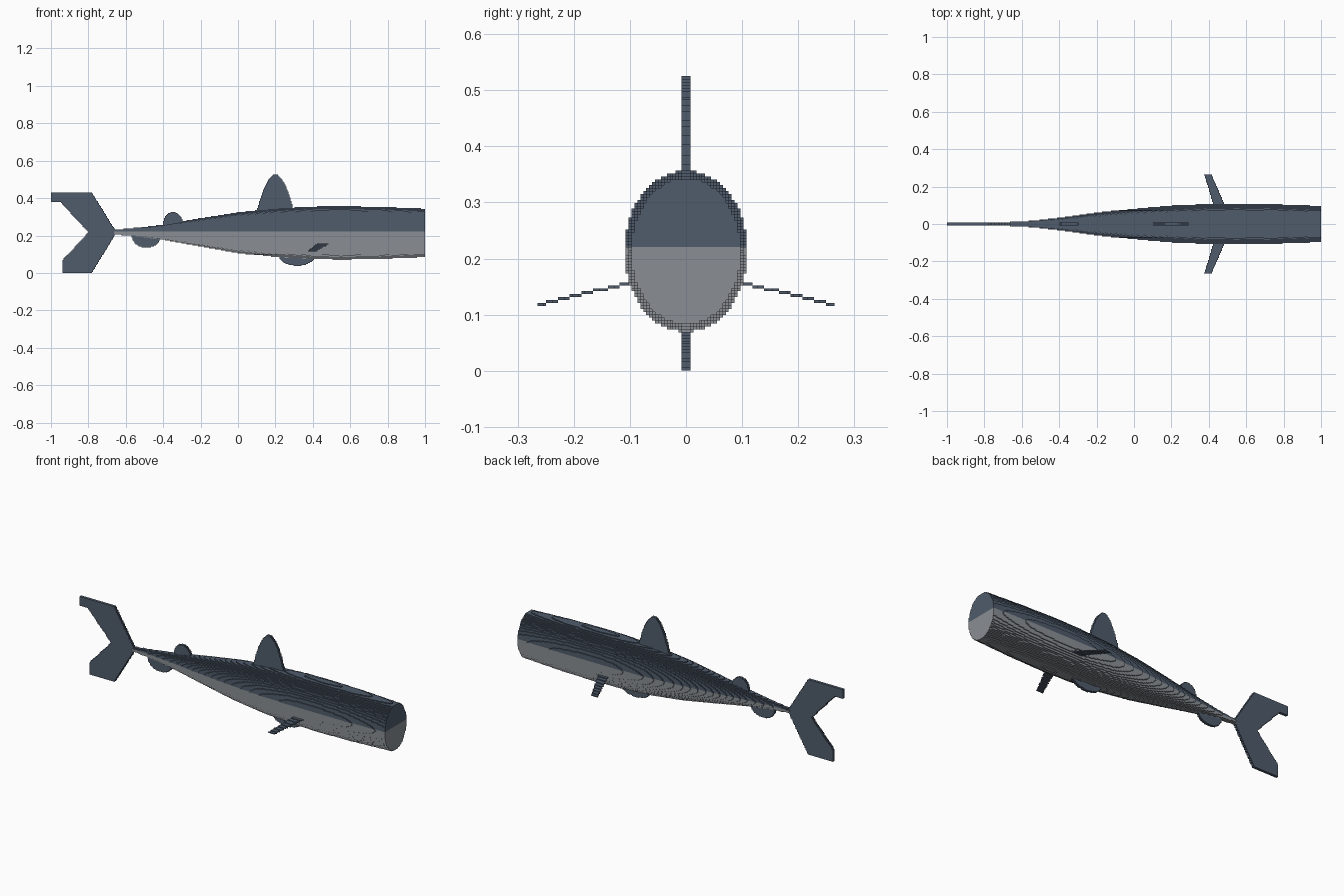
import bpy
import math

cube = bpy.data.objects.get("Cube")
if cube:
    bpy.data.objects.remove(cube, do_unlink=True)

NX = 381                 # blocks along the length
V = 2.0 / NX             # block size
SPLIT = 42               # block row where belly colour meets back colour


def material(name, rgb):
    m = bpy.data.materials.new(name)
    m.use_nodes = True
    m.diffuse_color = (*rgb, 1)
    bsdf = next(n for n in m.node_tree.nodes if n.type == 'BSDF_PRINCIPLED')
    bsdf.inputs["Base Color"].default_value = (*rgb, 1)
    return m


SLATE = material("slate_blue", (0.080, 0.107, 0.150))
GREY = material("belly_grey", (0.254, 0.275, 0.296))

# Six block sides: outward direction and the corners of the quad
SIDES = [
    ((1, 0, 0), ((1, 0, 0), (1, 1, 0), (1, 1, 1), (1, 0, 1))),
    ((-1, 0, 0), ((0, 0, 0), (0, 0, 1), (0, 1, 1), (0, 1, 0))),
    ((0, 1, 0), ((0, 1, 0), (0, 1, 1), (1, 1, 1), (1, 1, 0))),
    ((0, -1, 0), ((0, 0, 0), (1, 0, 0), (1, 0, 1), (0, 0, 1))),
    ((0, 0, 1), ((0, 0, 1), (1, 0, 1), (1, 1, 1), (0, 1, 1))),
    ((0, 0, -1), ((0, 0, 0), (0, 1, 0), (1, 1, 0), (1, 0, 0))),
]


def block_part(name, cells, two_tone=False):
    """Mesh the outer skin of a set of grid blocks (i, j, k)."""
    index, faces, tones = {}, [], []
    for i, j, k in sorted(cells):
        for (dx, dy, dz), quad in SIDES:
            if (i + dx, j + dy, k + dz) not in cells:
                faces.append([index.setdefault((i + a, j + b, k + c), len(index))
                              for a, b, c in quad])
                tones.append(1 if two_tone and k < SPLIT else 0)
    verts = [(-1 + i * V, (j - 0.5) * V, k * V) for i, j, k in index]
    mesh = bpy.data.meshes.new(name)
    mesh.from_pydata(verts, [], faces)
    mesh.materials.append(SLATE)
    if two_tone:
        mesh.materials.append(GREY)
    mesh.polygons.foreach_set("material_index", tones)
    mesh.update()
    obj = bpy.data.objects.new(name, mesh)
    bpy.context.collection.objects.link(obj)
    return obj


def centre(i, k):
    return -1 + (i + 0.5) * V, (k + 0.5) * V


# Body: oval sections as x, half width, top, bottom
SECTIONS = [
    (-0.665, 0.008, 0.228, 0.205), (-0.55, 0.014, 0.240, 0.197),
    (-0.40, 0.030, 0.260, 0.177), (-0.20, 0.057, 0.293, 0.142),
    (0.00, 0.080, 0.324, 0.107), (0.20, 0.097, 0.344, 0.084),
    (0.40, 0.1055, 0.354, 0.073), (0.55, 0.107, 0.356, 0.070),
    (0.75, 0.104, 0.353, 0.073), (1.00, 0.095, 0.343, 0.083),
]


def section(x):
    for a, b in zip(SECTIONS, SECTIONS[1:]):
        if a[0] <= x <= b[0]:
            t = (x - a[0]) / (b[0] - a[0])
            return [p + (q - p) * t for p, q in zip(a[1:], b[1:])]
    return None


body = set()
for i in range(NX):
    s = section(centre(i, 0)[0])
    if not s:
        continue
    width, top, bottom = s
    mid, half = (top + bottom) / 2, (top - bottom) / 2
    for k in range(int(bottom / V), int(top / V) + 1):
        h = (centre(i, k)[1] - mid) / half
        if abs(h) < 1:
            reach = int(width * math.sqrt(1 - h * h) / V + 0.5)
            body.update((i, j, k) for j in range(-reach, reach + 1))
block_part("body", body, two_tone=True)


# Upright fins: a side outline filled three blocks thick
def upright_fin(name, inside):
    cells = {(i, j, k) for i in range(NX) for k in range(100)
             if inside(*centre(i, k)) for j in (-1, 0, 1)}
    block_part(name, cells - body)


def rounded(cx, half_width, base, tip, power):
    """Rounded lobe rising or hanging from base to tip."""
    def inside(x, z):
        u, t = abs(x - cx) / half_width, (z - base) / (tip - base)
        return u < 1 and 0 <= t <= (1 - u ** power) ** (2 / power if power > 2 else 1)
    return inside


def ellipse(cx, half_width, base, tip):
    def inside(x, z):
        u, t = (x - cx) / half_width, (z - base) / (tip - base)
        return t >= 0 and u * u + t * t <= 1
    return inside


def polygon(points):
    def inside(x, z):
        hit = False
        for (x1, z1), (x2, z2) in zip(points, points[1:] + points[:1]):
            if (z1 > z) != (z2 > z) and x < x1 + (z - z1) * (x2 - x1) / (z2 - z1):
                hit = not hit
        return hit
    return inside


upright_fin("dorsal_fin", rounded(0.2, 0.1, 0.325, 0.525, 2))
upright_fin("rear_dorsal_fin", ellipse(-0.348, 0.053, 0.262, 0.325))
upright_fin("anal_fin", ellipse(-0.49, 0.078, 0.200, 0.135))
upright_fin("pelvic_fin", ellipse(0.317, 0.095, 0.090, 0.038))
upright_fin("tail_fin", polygon([
    (-1.01, 0.43), (-0.78, 0.43), (-0.655, 0.225), (-0.655, 0.208),
    (-0.78, 0.0), (-0.935, 0.0), (-0.935, 0.07), (-0.80, 0.217),
    (-0.95, 0.38), (-1.01, 0.38)]))

# Pectoral fins: one block thick, swept back and sloping down in steps
for side, name in ((1, "left_pectoral_fin"), (-1, "right_pectoral_fin")):
    fin = set()
    for j in range(15, 51):
        t = (j * V - 0.10) / 0.165
        k = int((0.157 - 0.040 * t) / V)
        front, back = 0.485 - 0.07 * t, 0.425 - 0.048 * t
        fin.update((i, side * j, k) for i in range(NX) if back < centre(i, k)[0] < front)
    block_part(name, fin - body)
